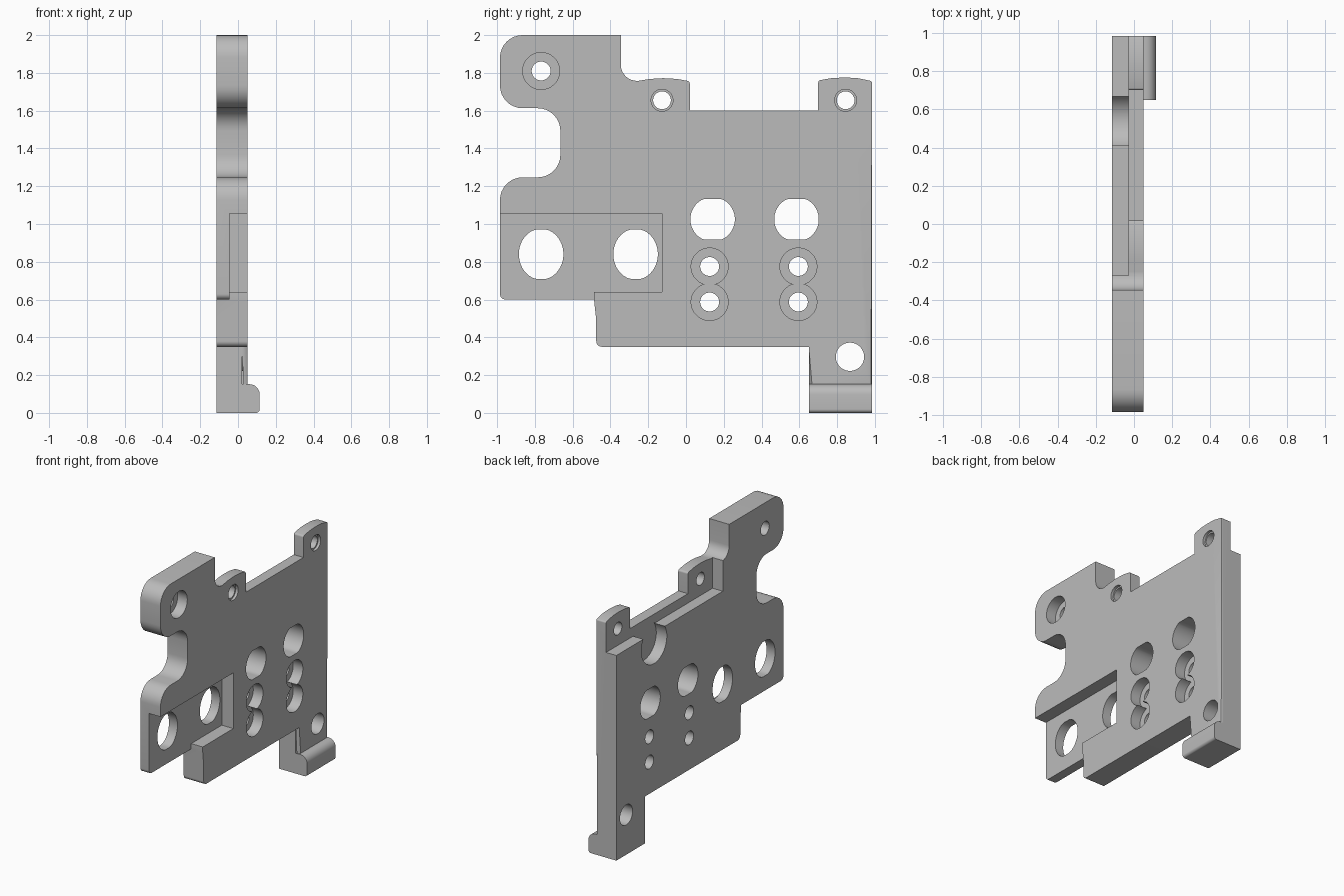
import bpy, bmesh, math
from mathutils import Vector

cube = bpy.data.objects.get("Cube")
if cube:
    bpy.data.objects.remove(cube, do_unlink=True)

grey = bpy.data.materials.new("plain grey")
grey.use_nodes = True
grey.diffuse_color = (0.5, 0.5, 0.5, 1)
grey.node_tree.nodes["Principled BSDF"].inputs["Base Color"].default_value = (0.5, 0.5, 0.5, 1)

BACK, FRONT = -0.115, 0.05      # plate faces along x
END = 0.985                     # plate end along y


def rounded(corners, steps=8):
    """Polygon from (u, v, radius) corners, each corner replaced by a tangent arc."""
    out = []
    for i, (u, v, r) in enumerate(corners):
        p = Vector((u, v))
        if r == 0:
            out.append(p)
            continue
        a = (Vector(corners[i - 1][:2]) - p).normalized()
        b = (Vector(corners[(i + 1) % len(corners)][:2]) - p).normalized()
        half = a.angle(b) / 2
        centre = p + (a + b).normalized() * (r / math.sin(half))
        start = p + a * (r / math.tan(half)) - centre
        finish = p + b * (r / math.tan(half)) - centre
        sweep = start.angle_signed(finish)
        for k in range(steps + 1):
            t = -sweep * k / steps
            out.append(centre + Vector((start.x * math.cos(t) - start.y * math.sin(t),
                                        start.x * math.sin(t) + start.y * math.cos(t))))
    return out


def prism(name, points, lo, hi, axis="x"):
    """Extrude a profile: (y, z) along x, or (x, z) along y."""
    def place(p, d):
        return (d, p[0], p[1]) if axis == "x" else (p[0], d, p[1])
    bm = bmesh.new()
    low = [bm.verts.new(place(p, lo)) for p in points]
    high = [bm.verts.new(place(p, hi)) for p in points]
    bm.faces.new(low)
    bm.faces.new(high)
    for i in range(len(points)):
        bm.faces.new((low[i - 1], low[i], high[i], high[i - 1]))
    bmesh.ops.recalc_face_normals(bm, faces=bm.faces)
    mesh = bpy.data.meshes.new(name)
    bm.to_mesh(mesh)
    bm.free()
    mesh.materials.append(grey)
    obj = bpy.data.objects.new(name, mesh)
    bpy.context.collection.objects.link(obj)
    return obj


def oval(y, z, ry, rz, flat=9):
    """Circle or oval outline, optionally clipped flat above and below."""
    ring = [2 * math.pi * (k + 0.5) / 40 for k in range(40)]
    return [(y + ry * math.cos(a), z + max(-flat, min(flat, rz * math.sin(a)))) for a in ring]


def box(y0, y1, z0, z1):
    return [(y0, z0), (y1, z0), (y1, z1), (y0, z1)]


def combine(target, tool, operation="DIFFERENCE"):
    mod = target.modifiers.new("combine", "BOOLEAN")
    mod.operation, mod.solver, mod.object = operation, "EXACT", tool
    bpy.context.view_layer.objects.active = target
    bpy.ops.object.modifier_apply(modifier=mod.name)
    bpy.data.objects.remove(tool, do_unlink=True)


def cut(points, lo=-0.3, hi=0.3):
    combine(plate, prism("cutter", points, lo, hi))


# Plate outline, with the two ears on top and the leg at the bottom
outline = rounded([
    (-END, 2, 0.12), (-0.345, 2, 0), (-0.345, 1.755, 0.085), (-0.25, 1.758, 0),
    (-0.19, 1.768, 0), (-0.12, 1.772, 0), (-0.05, 1.768, 0), (0.02, 1.756, 0.015),
    (0.02, 1.6, 0), (0.70, 1.6, 0),
    (0.70, 1.76, 0.015), (0.77, 1.772, 0), (0.84, 1.776, 0), (0.91, 1.772, 0), (END, 1.756, 0.012),
    (END, 0, 0), (0.65, 0, 0), (0.65, 0.35, 0),
    (-0.475, 0.35, 0.03), (-0.476, 0.5, 0), (-0.487, 0.6, 0), (-END, 0.6, 0.03),
    (-END, 1.247, 0.12), (-0.665, 1.247, 0.12), (-0.665, 1.613, 0.12), (-END, 1.613, 0.12)])
plate = prism("mounting_plate", outline, BACK, FRONT)

# Soften the end edge and the inner leg edge
bm = bmesh.new()
bm.from_mesh(plate.data)


def soften(test, width):
    edges = [e for e in bm.edges if all(v.co.x > FRONT - 1e-4 and test(v.co) for v in e.verts)]
    bmesh.ops.bevel(bm, geom=edges, offset=width, segments=4, profile=0.5, affect="EDGES")


soften(lambda c: c.y > END - 1e-4, 0.01)
soften(lambda c: abs(c.y - 0.65) < 1e-3 and c.z < 0.36, 0.03)
bm.to_mesh(plate.data)
bm.free()

# Foot with a rounded toe
toe = rounded([(BACK, 0, 0), (0.115, 0, 0.02), (0.115, 0.152, 0.055), (BACK, 0.152, 0)])
combine(plate, prism("foot", toe, 0.65, END, "y"), "UNION")

# Stepped recess behind the ears, with a round relief
cut(box(-0.27, 1.2, 1.53, 2.2), -0.3, -0.03)
cut(oval(0.54, 1.45, 0.15, 0.15), -0.3, -0.028)

# Pocket on the front face, open at the side and part of the bottom
cut([(-1.2, 1.055), (-1.2, 0.5), (-0.487, 0.5), (-0.487, 0.64), (-0.127, 0.64), (-0.127, 1.055)],
    -0.045, 0.3)

# Large oval openings
for y in (-0.767, -0.267):
    cut(oval(y, 0.84, 0.118, 0.135, 0.13))
for y in (0.141, 0.585):
    cut(oval(y, 1.025, 0.118, 0.118, 0.107))

# Counterbored screw holes
screws = [(-0.767, 1.81)] + [(y, z) for y in (0.125, 0.595) for z in (0.775, 0.587)]
for y, z in screws:
    cut(oval(y, z, 0.098, 0.098), -0.03, 0.3)
    cut(oval(y, z, 0.05, 0.05))

# Ear holes with a shallow lip, and the leg hole
for y in (-0.127, 0.845):
    cut(oval(y, 1.655, 0.058, 0.058), 0.03, 0.3)
    cut(oval(y, 1.655, 0.047, 0.047))
cut(oval(0.868, 0.297, 0.075, 0.075))

# Smooth curved walls, keep sharp edges
bpy.ops.object.select_all(action="DESELECT")
plate.select_set(True)
bpy.context.view_layer.objects.active = plate
bpy.ops.object.shade_smooth_by_angle(angle=math.radians(30))
